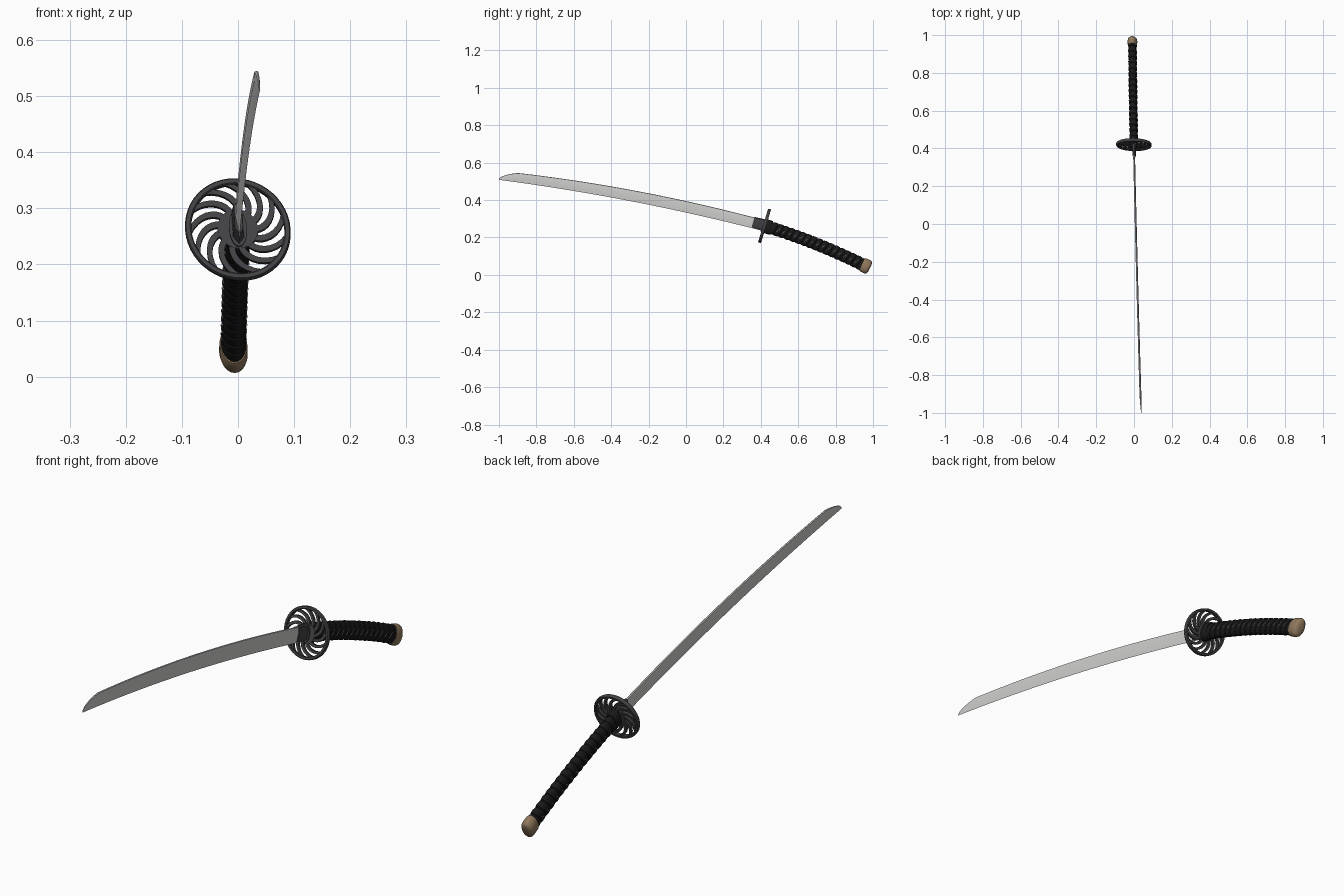
import bpy, bmesh, math
from mathutils import Vector

if "Cube" in bpy.data.objects:
    bpy.data.objects.remove(bpy.data.objects["Cube"])

def mat(name, c):
    m = bpy.data.materials.new(name)
    m.diffuse_color = (*c, 1)
    m.use_nodes = True
    m.node_tree.nodes["Principled BSDF"].inputs["Base Color"].default_value = m.diffuse_color
    return m

STEEL = mat("blade steel", (0.62, 0.62, 0.61))
IRON = mat("dark iron", (0.055, 0.055, 0.06))
BLACK = mat("black wrap", (0.01, 0.01, 0.01))
GREY = mat("grey ray skin", (0.30, 0.32, 0.29))
TAN = mat("tan pommel", (0.28, 0.19, 0.11))

# The sword lies in a slightly leaning plane
def lean(p):
    return Vector((p[0] - 0.0375 * (p[1] - 0.4) - 0.058 * (p[2] - 0.27), p[1], p[2]))

# Curved grip axis: u is sideways, v is across the grip
def grip(y, u, v):
    d = y - 0.42
    z = 0.262 - 0.30 * d - 0.18 * d * d
    s = -0.30 - 0.36 * d
    n = math.hypot(1, s)
    return lean((u, y - s / n * v, z + v / n))

def finish(name, bm, m, smooth=True):
    bmesh.ops.recalc_face_normals(bm, faces=bm.faces)
    me = bpy.data.meshes.new(name)
    bm.to_mesh(me)
    bm.free()
    ob = bpy.data.objects.new(name, me)
    bpy.context.collection.objects.link(ob)
    me.materials.append(m)
    if smooth:
        bpy.ops.object.select_all(action='DESELECT')
        ob.select_set(True)
        bpy.context.view_layer.objects.active = ob
        bpy.ops.object.shade_smooth_by_angle(angle=math.radians(35))
    return ob

def add_loft(bm, rings, closed=False):
    vr = [[bm.verts.new(p) for p in r] for r in rings]
    n = len(vr[0])
    pairs = list(zip(vr, vr[1:])) + ([(vr[-1], vr[0])] if closed else [])
    for a, b in pairs:
        for i in range(n):
            j = (i + 1) % n
            bm.faces.new((a[i], a[j], b[j], b[i]))
    if not closed:
        bm.faces.new(vr[0])
        bm.faces.new(vr[-1])

def oval_loft(name, stations, m, n=24):
    bm = bmesh.new()
    add_loft(bm, [[grip(y, a * math.cos(2 * math.pi * i / n), b * math.sin(2 * math.pi * i / n))
                   for i in range(n)] for y, a, b in stations])
    return finish(name, bm, m)

# Blade with ridge line and curved point
def blade_ring(y):
    e = y + 1
    lo = 0.508 - 0.13 * e - 0.045 * e * e
    f = y + 0.9
    hi = 0.545 - 0.115 * f - 0.058 * f * f if f > 0 else lo + 0.0502 * max(e / 0.1, 0.0004) ** 0.5
    k = min(1, max(e / 0.1, 0.01) ** 0.5)
    h = hi - lo
    prof = [(0, 0), (0.005 * k, 0.62), (0.0035 * k, 0.97), (0, 1), (-0.0035 * k, 0.97), (-0.005 * k, 0.62)]
    return [lean((u, y, lo + t * h)) for u, t in prof]

ys = [-1, -0.997, -0.99, -0.98, -0.965, -0.95, -0.93, -0.9] + [-0.9 + 1.3 * i / 28 for i in range(1, 29)]
bm = bmesh.new()
add_loft(bm, [blade_ring(y) for y in ys])
finish("blade", bm, STEEL)

# Blade collar
bm = bmesh.new()
add_loft(bm, [[grip(y, u, v + 0.002) for u, v in
               [(0, -h), (w, -h * 0.6), (w, h * 0.85), (0.5 * w, h), (-0.5 * w, h), (-w, h * 0.85), (-w, -h * 0.6)]]
              for y, w, h in [(0.358, 0.007, 0.029), (0.39, 0.009, 0.031), (0.42, 0.01, 0.032)]])
finish("blade_collar", bm, IRON)

# Guard: rim, hub and swept spokes
GY = 0.42
def guard_point(r, a, t):
    p = grip(GY, r * math.cos(a), r * math.sin(a))
    return p + Vector((0, 0.958, -0.287)) * t

bm = bmesh.new()
rim = [(0.083, -0.006), (0.085, -0.008), (0.092, -0.008), (0.094, -0.005),
       (0.094, 0.005), (0.092, 0.008), (0.085, 0.008), (0.083, 0.006)]
N = 48
add_loft(bm, [[guard_point(r, 2 * math.pi * i / N, t) for r, t in rim] for i in range(N)], closed=True)
finish("guard_rim", bm, IRON)

bm = bmesh.new()
add_loft(bm, [[guard_point(0.036, 2 * math.pi * i / N, t) for i in range(N)] for t in (-0.006, 0.006)])
finish("guard_hub", bm, IRON)

SPOKES = 13
bm = bmesh.new()
for s in range(SPOKES):
    rings = []
    for k in range(8):
        f = k / 7
        r = 0.033 + 0.052 * f
        a = 2 * math.pi * s / SPOKES + 0.75 * f ** 1.4
        w = (0.0055 + 0.003 * f) / r
        rings.append([guard_point(r, a + q * w, t) for q, t in
                      [(-1, -0.005), (1, -0.005), (1, 0.005), (-1, 0.005)]])
    add_loft(bm, rings)
finish("guard_spokes", bm, IRON)

# Washers and grip ferrule
oval_loft("front_washer", [(0.409, 0.016, 0.034), (0.414, 0.016, 0.034)], IRON)
oval_loft("grip_ferrule", [(0.424, 0.022, 0.036), (0.428, 0.024, 0.038),
                           (0.452, 0.024, 0.038), (0.456, 0.022, 0.036)], BLACK)

# Grip core and crossing wrap ribbons; gaps show the core on both sides
Y0, Y1, TURNS = 0.45, 0.955, 17
PITCH = (Y1 - Y0) / TURNS
oval_loft("grip_core", [(Y0 + (Y1 - Y0) * i / 24, 0.0185, 0.0305) for i in range(25)], BLACK)
bm = bmesh.new()
SEG = 20
for i in range(TURNS):
    yc = Y0 + PITCH * (i + 0.5)
    rings = []
    for j in range(SEG):
        a = 2 * math.pi * j / SEG
        y = yc + 0.22 * PITCH * math.sin(a)
        ring = []
        for dy, g in [(-0.52, -0.003), (-0.4, 0.002), (0, 0.004), (0.4, 0.002), (0.52, -0.003)]:
            ring.append(grip(y + dy * PITCH, (0.0185 + g) * math.cos(a), (0.031 + g) * math.sin(a)))
        rings.append(ring)
    add_loft(bm, rings, closed=True)
finish("grip_wrap", bm, BLACK)

# Slanted ray skin slits on both sides of the grip
bm = bmesh.new()
for i in range(1, TURNS - 1):
    yc = Y0 + PITCH * (i + 0.5)
    for side in (-1, 1):
        add_loft(bm, [[grip(yc + dy, side * u, v) for dy, v in
                       [(-0.007, -0.012), (-0.001, -0.004), (0.007, 0.012), (0.001, 0.004)]]
                      for u in (0.019, 0.0228)])
finish("grip_slits", bm, GREY, smooth=False)

# Pommel cap
oval_loft("pommel", [(0.942, 0.0235, 0.036), (0.946, 0.025, 0.038), (0.968, 0.0255, 0.039),
                     (0.976, 0.024, 0.037), (0.981, 0.019, 0.031), (0.983, 0.01, 0.018)], TAN)
